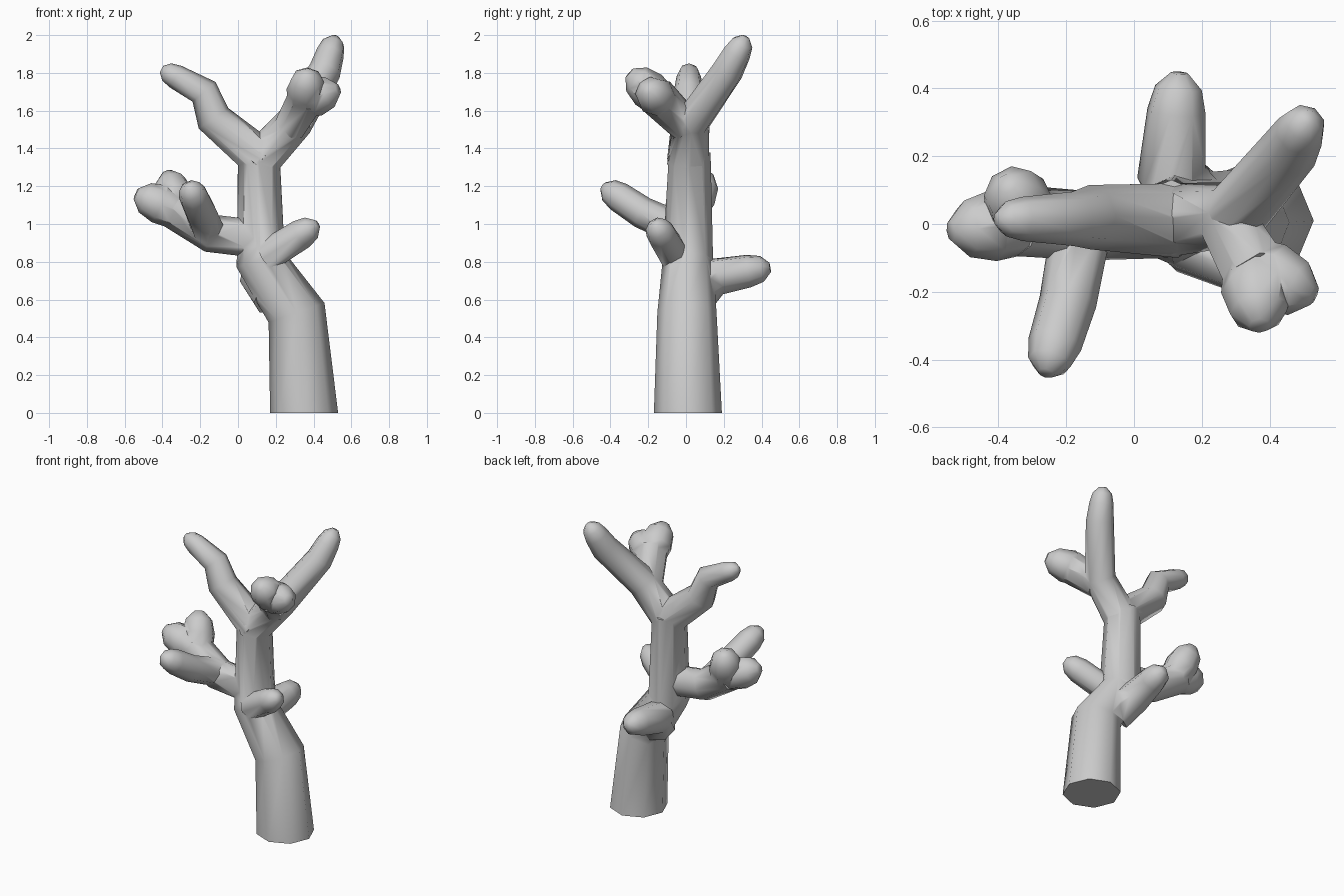
import bpy, bmesh, math
from mathutils import Vector

if "Cube" in bpy.data.objects:
    bpy.data.objects.remove(bpy.data.objects["Cube"])

SIDES = 8
branches = []


def limb(name, r0, r1, *path, domed=True):
    """Faceted tube along a path, tapering evenly from r0 to r1, with a blunt domed tip."""
    P = [Vector(p) for p in path]
    R = [r0 + (r1 - r0) * i / (len(P) - 1) for i in range(len(P))]
    if domed:
        tip = P.pop()
        R.pop()
        d = (tip - P[-1]).normalized()
        for back, scale in ((1.3, 1), (0.5, 0.8), (0, 0.3)):
            P.append(tip - d * r1 * back)
            R.append(r1 * scale)
    bm = bmesh.new()
    rings, u = [], None
    for i, p in enumerate(P):
        t = Vector()
        if i:
            t += (p - P[i - 1]).normalized()
        if i < len(P) - 1:
            t += (P[i + 1] - p).normalized()
        t = Vector((0, 0, 1)) if p.z == 0 else t.normalized()   # flat cut on the ground
        ref = u or (Vector((1, 0, 0)) if abs(t.x) < 0.8 else Vector((0, 1, 0)))
        u = (ref - t * ref.dot(t)).normalized()
        v = t.cross(u)
        angles = [math.tau * k / SIDES for k in range(SIDES)]
        rings.append([bm.verts.new(p + R[i] * (u * math.cos(a) + v * math.sin(a))) for a in angles])
    for lo, hi in zip(rings, rings[1:]):
        for k in range(SIDES):
            n = (k + 1) % SIDES
            bm.faces.new((lo[k], lo[n], hi[n], hi[k]))
    bm.faces.new(rings[0][::-1])
    bm.faces.new(rings[-1])
    bmesh.ops.recalc_face_normals(bm, faces=bm.faces)
    me = bpy.data.meshes.new(name)
    bm.to_mesh(me)
    bm.free()
    ob = bpy.data.objects.new(name, me)
    bpy.context.collection.objects.link(ob)
    branches.append(ob)
    return ob


def forked(name, r0, r1, path, *tips):
    """Limb whose end splits into short knobs."""
    limb(name, r0, r1, *path, domed=False)
    start = Vector(path[-1]) * 0.85 + Vector(path[-2]) * 0.15
    for tip in tips:
        limb(name + "_knob", r1 * 0.9, r1, start, tip)


# Main trunk with its kink
trunk = limb("branching_trunk", .18, .11, (.35, .01, 0), (.31, .005, .53),
             (.12, .01, .81), (.11, .02, 1.38), domed=False)
branches.clear()

# Upper crown: left arm, right arm leaning back, knobbed front stub
limb("upper_left", .11, .065, (.13, .01, 1.34), (-.13, .02, 1.56), (-.18, .015, 1.7), (-.405, .015, 1.82))
limb("upper_right", .11, .075, (.09, .01, 1.31), (.3, .03, 1.54), (.46, .22, 1.81), (.515, .315, 1.99))
forked("upper_front", .09, .105, [(.28, 0, 1.52), (.37, -.16, 1.68)],
       (.37, -.3, 1.8), (.53, -.21, 1.715))

# Middle left arm with knobs and a forward prong
forked("mid_left", .1, .105, [(.11, 0, .92), (-.14, -.005, .95), (-.34, .01, 1.08)],
       (-.375, .12, 1.27), (-.54, -.02, 1.16))
limb("mid_front", .09, .08, (-.15, .02, .95), (-.195, -.23, 1.06), (-.26, -.44, 1.2))

# Low right and back stubs
limb("right_stub", .085, .08, (.15, -.06, .83), (.42, -.165, 1))
limb("back_stub", .12, .088, (.19, .04, .62), (.11, .15, .72), (.135, .445, .77))

# Fuse every branch into the trunk
bpy.context.view_layer.objects.active = trunk
trunk.select_set(True)
for b in branches:
    m = trunk.modifiers.new("fuse", 'BOOLEAN')
    m.operation = 'UNION'
    m.solver = 'EXACT'
    m.object = b
    bpy.ops.object.modifier_apply(modifier=m.name)
    bpy.data.objects.remove(b, do_unlink=True)
bpy.ops.object.shade_smooth_by_angle(angle=math.radians(55))
